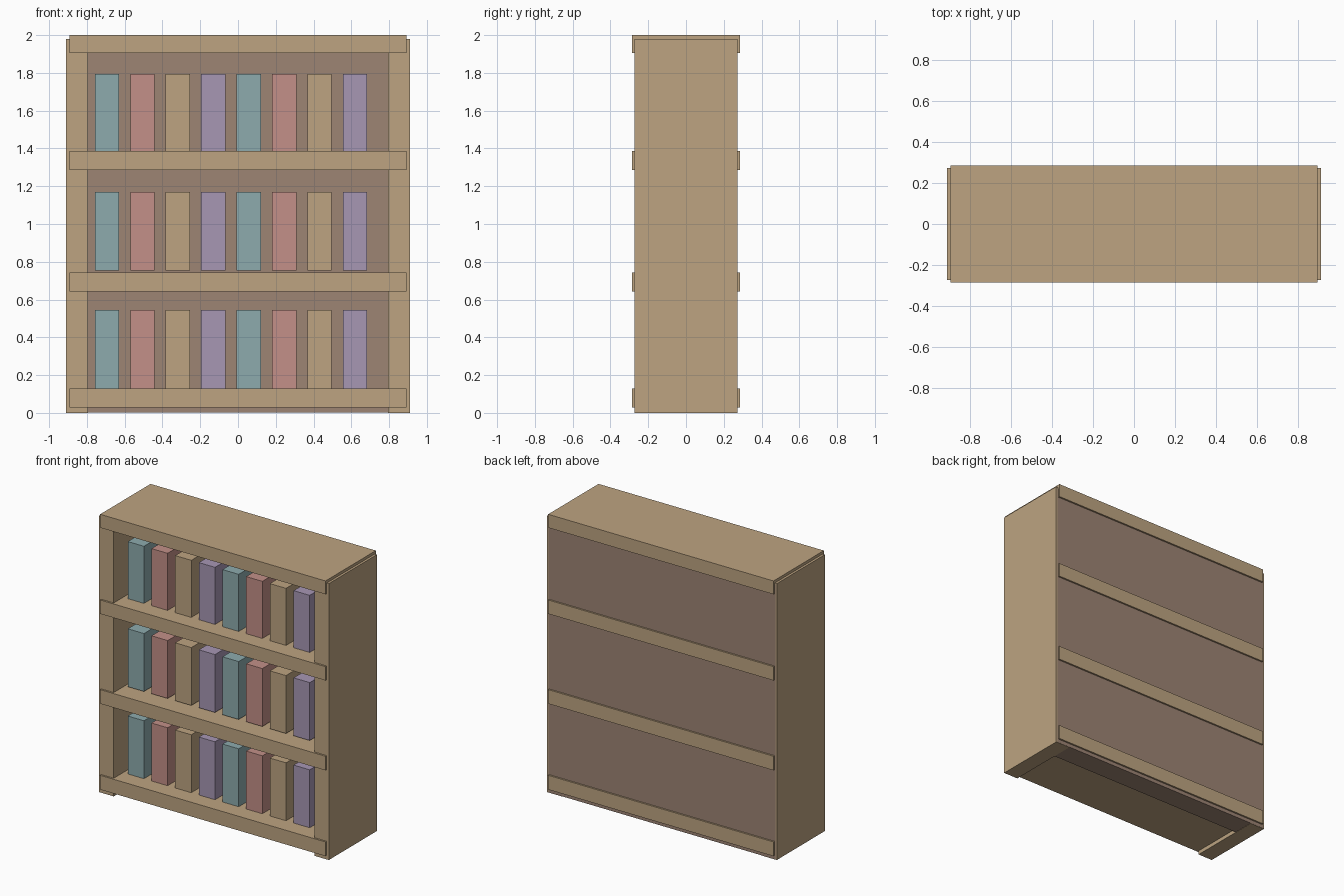
import bpy

if "Cube" in bpy.data.objects:
    bpy.data.objects.remove(bpy.data.objects["Cube"])


def material(name, rgb):
    """Flat colour given as 0-255 sRGB, stored as linear."""
    def lin(c):
        c /= 255
        return c / 12.92 if c <= 0.04045 else ((c + 0.055) / 1.055) ** 2.4
    m = bpy.data.materials.new(name)
    m.diffuse_color = (*[lin(c) for c in rgb], 1)
    m.use_nodes = True
    m.node_tree.nodes["Principled BSDF"].inputs["Base Color"].default_value = m.diffuse_color
    return m


def box(name, x, y, z, mat):
    """Box from (min, max) ranges on each axis."""
    bpy.ops.mesh.primitive_cube_add(size=1, location=[sum(r) / 2 for r in (x, y, z)])
    ob = bpy.context.object
    ob.name = name
    ob.scale = [r[1] - r[0] for r in (x, y, z)]
    bpy.ops.object.transform_apply(location=False, rotation=False, scale=True)
    ob.data.materials.append(mat)
    return ob


wood = material("light wood", (189, 164, 129))
backing = material("brown backing", (158, 133, 116))
blue = material("dusty blue", (141, 171, 174))
red = material("dusty red", (195, 144, 136))
purple = material("dusty purple", (167, 151, 180))

# Side panels
for side, x in (("left", (-0.91, -0.795)), ("right", (0.795, 0.91))):
    box(side + "_side_panel", x, (-0.272, 0.272), (0, 1.98), wood)

# Thick back panel
box("back_panel", (-0.9, 0.9), (0.115, 0.273), (0.002, 1.97), backing)

# Shelves, the top one closing the case
for i, z in enumerate(((0.028, 0.13), (0.643, 0.744), (1.287, 1.386), (1.904, 2.0))):
    box(f"shelf_{i + 1}", (-0.893, 0.893), (-0.285, 0.285), z, wood)

# Three rows of books in repeating colours
covers = (blue, red, wood, purple)
for row in range(3):
    z0 = 0.13 + 0.625 * row
    for i in range(8):
        cx = -0.694 + 0.1877 * i
        box(f"book_{row + 1}_{i + 1}", (cx - 0.064, cx + 0.064),
            (-0.165, 0.165), (z0, z0 + 0.415), covers[i % 4])
